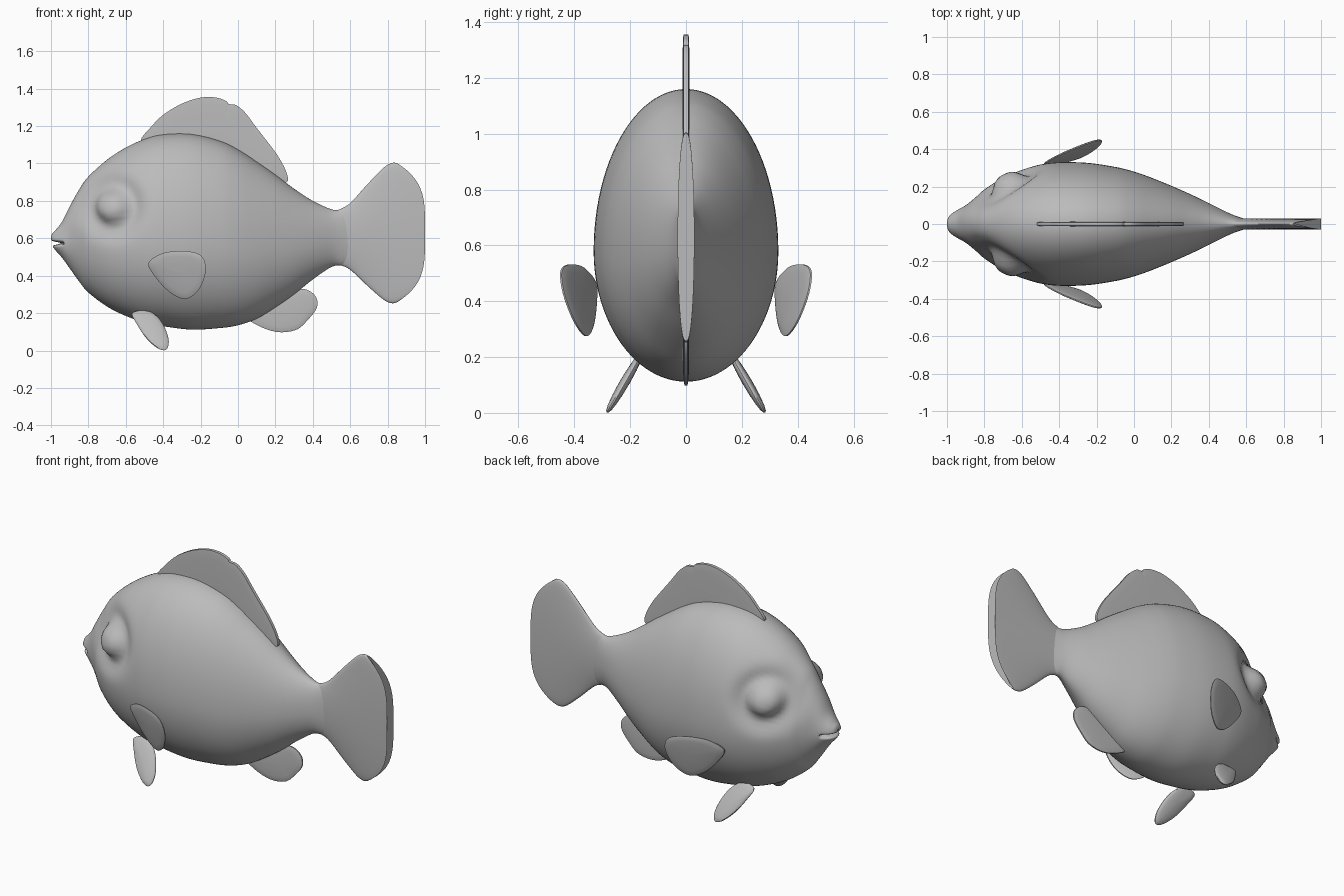
import bpy, bmesh, math
from mathutils import Vector

if "Cube" in bpy.data.objects:
    bpy.data.objects.remove(bpy.data.objects["Cube"])

grey = bpy.data.materials.new("plain grey")
grey.diffuse_color = (0.5, 0.5, 0.5, 1)
grey.use_nodes = True
grey.node_tree.nodes["Principled BSDF"].inputs["Base Color"].default_value = grey.diffuse_color


def make(name, verts, faces, angle=40):
    bm = bmesh.new()
    vs = [bm.verts.new(v) for v in verts]
    for f in faces:
        bm.faces.new([vs[i] for i in f])
    bmesh.ops.remove_doubles(bm, verts=bm.verts, dist=1e-5)
    bmesh.ops.recalc_face_normals(bm, faces=bm.faces)
    me = bpy.data.meshes.new(name)
    bm.to_mesh(me)
    bm.free()
    me.materials.append(grey)
    ob = bpy.data.objects.new(name, me)
    bpy.context.collection.objects.link(ob)
    bpy.ops.object.select_all(action='DESELECT')
    ob.select_set(True)
    bpy.context.view_layer.objects.active = ob
    bpy.ops.object.shade_smooth_by_angle(angle=math.radians(angle))
    return ob


def loft(rings, caps=True):
    n = len(rings[0])
    verts = [p for r in rings for p in r]
    faces = [(i*n + j, i*n + (j+1) % n, (i+1)*n + (j+1) % n, (i+1)*n + j)
             for i in range(len(rings) - 1) for j in range(n)]
    if caps:
        faces += [tuple(range(n)), tuple(range((len(rings)-1)*n, len(rings)*n))]
    return verts, faces


def spline(pts, sub, closed=False):
    """Catmull-Rom through tuples of any length."""
    n, out = len(pts), []
    for i in range(n if closed else n - 1):
        q = [pts[(i+k) % n] if closed else pts[min(max(i+k, 0), n-1)] for k in (-1, 0, 1, 2)]
        for s in range(sub):
            t = s / sub
            out.append(tuple(0.5*(2*b + (c-a)*t + (2*a-5*b+4*c-d)*t*t + (3*b-a-3*c+d)*t**3)
                             for a, b, c, d in zip(*q)))
    return out if closed else out + [tuple(pts[-1])]


# Body: x, top, bottom, half width
stations = [(-1, .605, .58, .012), (-.993, .625, .56, .035), (-.975, .645, .535, .056),
            (-.94, .69, .495, .078), (-.9, .77, .44, .10), (-.85, .86, .37, .14),
            (-.8, .93, .31, .185), (-.7, 1.02, .235, .25), (-.6, 1.085, .185, .29),
            (-.5, 1.13, .15, .318), (-.4, 1.155, .13, .33), (-.25, 1.157, .112, .327),
            (-.1, 1.122, .12, .305), (0, 1.075, .135, .28), (.1, 1.01, .17, .245),
            (.2, .94, .23, .204), (.3, .865, .30, .16), (.4, .80, .38, .112),
            (.5, .755, .447, .062), (.56, .75, .455, .038), (.62, .74, .465, .02)]
EYE = Vector((-.68, .77))


def body_point(x, top, bot, hw, a):
    c, s = math.cos(a), math.sin(a)
    mid = bot + .44*(top - bot)
    y, z = hw*c, mid + s*((top - mid) if s > 0 else (mid - bot))
    # eye bulge with a shallow socket around it
    r = (Vector((x, z)) - EYE).length
    d = .075*math.exp(-(r/.085)**4) - .045*math.exp(-(r/.16)**4)
    k = math.copysign(1, y) * min(1, abs(y)/.08)
    y += .85*d*k
    x -= .5*d*abs(k)
    # mouth slit
    x += .05*math.exp(-((z - .574)/.009)**2) * max(0, min(1, (-.93 - x)/.04))
    return (x, y, z)


N = 96
rings = [[body_point(*st, 2*math.pi*j/N) for j in range(N)] for st in spline(stations, 6)]
make("body", *loft(rings), angle=60)

# Tail fin: fan with rounded rim, thickest in the middle
rings = []
edge = spline([(0, .14), (.24, .172), (.545, .275), (.79, .353), (.92, .375), (1, .372)], 5)
for u, hh in edge:
    ring = []
    for j in range(64):
        a = 2*math.pi*j/64
        v, w = math.sin(a), math.cos(a)
        mid = .603 + .027*u
        ring.append((.51 + u*(.34 + .15*(1 - v**4)), .03*math.copysign(abs(w)**.8, w), mid + hh*v))
    rings.append(ring)
make("tail_fin", *loft(rings))


def fin(name, outline, thick, rim, place, sub=4):
    """Lens shaped fin from an x,z outline; place(x, z) gives the y of its middle."""
    pts = spline(outline, sub, True)
    cx = sum(p[0] for p in pts)/len(pts)
    cz = sum(p[1] for p in pts)/len(pts)
    rings = []
    for side, s in [(-1, .02), (-1, .4), (-1, .75), (-1, .93), (-1, 1),
                    (1, 1), (1, .93), (1, .75), (1, .4), (1, .02)]:
        h = side*(rim + (thick - rim)*math.sqrt(1 - s*s))
        ring = []
        for x, z in pts:
            x, z = cx + s*(x - cx), cz + s*(z - cz)
            ring.append((x, place(x, z) + h, z))
        rings.append(ring)
    return make(name, *loft(rings))


# Dorsal and anal fins
fin("dorsal_fin", [(-.52, 1.12), (-.47, 1.19), (-.4, 1.26), (-.3, 1.32), (-.2, 1.352), (-.12, 1.353),
                   (-.065, 1.335), (-.05, 1.318), (-.01, 1.312), (.04, 1.27), (.1, 1.19), (.17, 1.10),
                   (.22, 1.03), (.26, .95), (.26, .9), (.18, .91), (0, 1.03), (-.25, 1.1), (-.45, 1.08)],
    .013, .009, lambda x, z: 0)
fin("anal_fin", [(.05, .18), (.1, .137), (.18, .105), (.25, .098), (.32, .115), (.37, .16), (.42, .225),
                 (.42, .28), (.38, .32), (.32, .328), (.2, .3), (.1, .25)], .012, .004, lambda x, z: 0)

# Paired fins
pectoral = [(-.48, .465), (-.42, .513), (-.35, .53), (-.25, .528), (-.19, .5), (-.172, .43),
            (-.2, .34), (-.25, .287), (-.3, .277), (-.37, .315), (-.44, .39)]
pelvic = [(-.565, .2), (-.54, .14), (-.49, .065), (-.43, .012), (-.385, .004), (-.37, .05),
          (-.39, .12), (-.43, .18), (-.49, .215)]
for side, label in ((-1, "right"), (1, "left")):
    fin(label + "_pectoral_fin", pectoral, .014, .003,
        lambda x, z: side*(.325 + .4*(x + .48) + .236*(z - .47)))
    fin(label + "_pelvic_fin", pelvic, .02, .003,
        lambda x, z: side*(.185 + .57*(.17 - z)))
